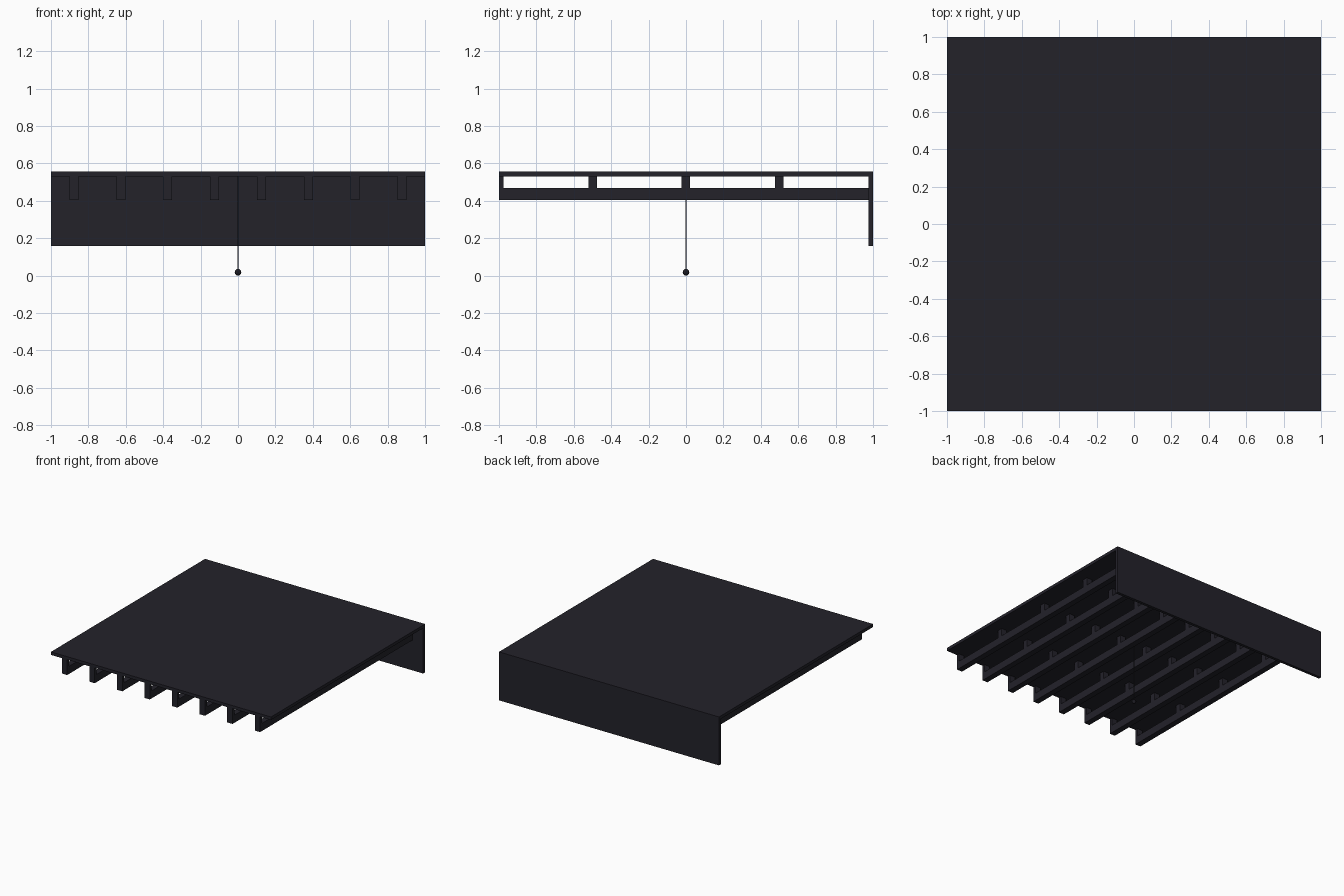
import bpy

if "Cube" in bpy.data.objects:
    bpy.data.objects.remove(bpy.data.objects["Cube"])

# Single dark finish
dark = bpy.data.materials.new("dark_slate")
dark.diffuse_color = (0.0168, 0.0160, 0.0232, 1)
dark.use_nodes = True
dark.node_tree.nodes["Principled BSDF"].inputs["Base Color"].default_value = dark.diffuse_color


def finish(name):
    ob = bpy.context.object
    ob.name = name
    ob.data.materials.append(dark)
    return ob


def box(name, x0, x1, y0, y1, z0, z1):
    bpy.ops.mesh.primitive_cube_add(
        size=1, location=((x0 + x1) / 2, (y0 + y1) / 2, (z0 + z1) / 2))
    bpy.context.object.scale = (x1 - x0, y1 - y0, z1 - z0)
    bpy.ops.object.transform_apply(location=False, rotation=False, scale=True)
    return finish(name)


TOP, UNDER = 0.556, 0.531
BEAM_TOP, BEAM_BOTTOM = 0.468, 0.405
HALF = 0.024

# Roof plate and hanging back wall
box("roof_plate", -1, 1, -1, 1, UNDER, TOP)
box("back_wall", -1, 1, 0.976, 1, 0.158, UNDER)

# Beams running front to back, each hung from the plate on short blocks
for i in range(8):
    x = (i - 3.5) * 0.2505
    box(f"beam_{i}", x - HALF, x + HALF, -1, 0.976, BEAM_BOTTOM, BEAM_TOP)
    for j, (y0, y1) in enumerate([(-1, -0.976), (-0.522, -0.477),
                                  (-0.023, 0.022), (0.477, 0.522)]):
        box(f"hanger_block_{i}_{j}", x - HALF, x + HALF, y0, y1, BEAM_TOP, UNDER)

# Hanging cord with a small end knob
bpy.ops.mesh.primitive_cylinder_add(vertices=8, radius=0.0035, depth=UNDER - 0.03,
                                    location=(0, 0, (UNDER + 0.03) / 2))
finish("cord")
bpy.ops.mesh.primitive_uv_sphere_add(segments=8, ring_count=6, radius=0.018,
                                     location=(0, 0, 0.018))
finish("cord_knob")
